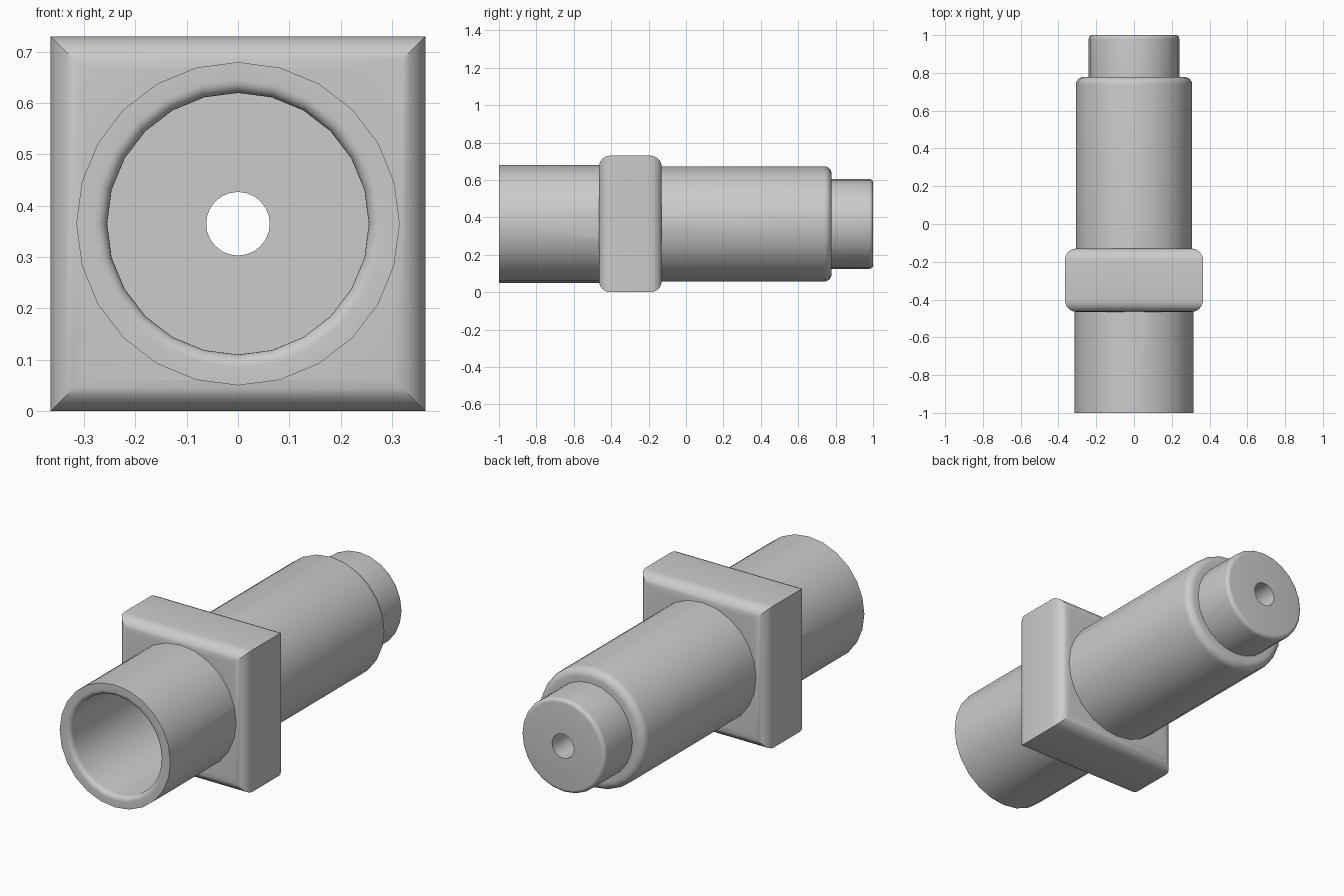
import bpy, bmesh, math

if "Cube" in bpy.data.objects:
    bpy.data.objects.remove(bpy.data.objects["Cube"])

ZC = 0.365   # height of the long axis


def fillet(cr, cy, rad, a0, a1, steps=6):
    """Arc points (radius, y) around (cr, cy), angles in degrees."""
    return [(cr + rad * math.cos(math.radians(a0 + (a1 - a0) * i / steps)),
             cy + rad * math.sin(math.radians(a0 + (a1 - a0) * i / steps)))
            for i in range(steps + 1)]


def lathe(name, profile, sides=24, turn=0.0, scale=1.0):
    """Solid of stacked rings along y, capped at both ends."""
    bm = bmesh.new()
    rings = []
    for r, y in profile:
        rings.append([bm.verts.new((scale * r * math.cos(turn + math.tau * k / sides), y,
                                    ZC + scale * r * math.sin(turn + math.tau * k / sides)))
                      for k in range(sides)])
    for a, b in zip(rings, rings[1:]):
        for k in range(sides):
            n = (k + 1) % sides
            bm.faces.new((a[k], a[n], b[n], b[k]))
    bm.faces.new(rings[0])
    bm.faces.new(rings[-1])
    bmesh.ops.recalc_face_normals(bm, faces=bm.faces)
    me = bpy.data.meshes.new(name)
    bm.to_mesh(me)
    bm.free()
    ob = bpy.data.objects.new(name, me)
    bpy.context.collection.objects.link(ob)
    return ob


def combine(target, other, operation):
    """Apply a boolean and remove the helper."""
    bpy.context.view_layer.objects.active = target
    mod = target.modifiers.new(operation, 'BOOLEAN')
    mod.object, mod.operation, mod.solver = other, operation, 'EXACT'
    bpy.ops.object.modifier_apply(modifier=mod.name)
    bpy.data.objects.remove(other)


# Round body: front sleeve, rear barrel with rounded shoulder, narrow tip
body = lathe("square_collar_fitting",
             [(0.315, -1.0), (0.315, -0.3), (0.308, -0.3)]
             + fillet(0.268, 0.738, 0.04, 0, 90)
             + [(0.24, 0.778)]
             + fillet(0.22, 0.98, 0.02, 0, 90))

# Square collar with rounded front and back edges, mitred at the corners
R = 0.06
collar = lathe("collar",
               fillet(0.365 - R, -0.465 + R, R, -90, 0)
               + fillet(0.365 - R, -0.13 - R, R, 0, 90),
               sides=4, turn=math.pi / 4, scale=math.sqrt(2))

# Wide front bore with softened mouth, then a thin hole through the tip
bore = lathe("bore_cutter",
             [(0.28, -1.03)]
             + fillet(0.28, -0.975, 0.025, 270, 180)
             + [(0.255, -0.13), (0.062, -0.13), (0.062, 1.03)])
bore.hide_render = True

combine(body, collar, 'UNION')
combine(body, bore, 'DIFFERENCE')

# Smooth curved surfaces, crisp edges
bpy.ops.object.select_all(action='DESELECT')
body.select_set(True)
bpy.context.view_layer.objects.active = body
bpy.ops.object.shade_smooth_by_angle(angle=math.radians(30))
